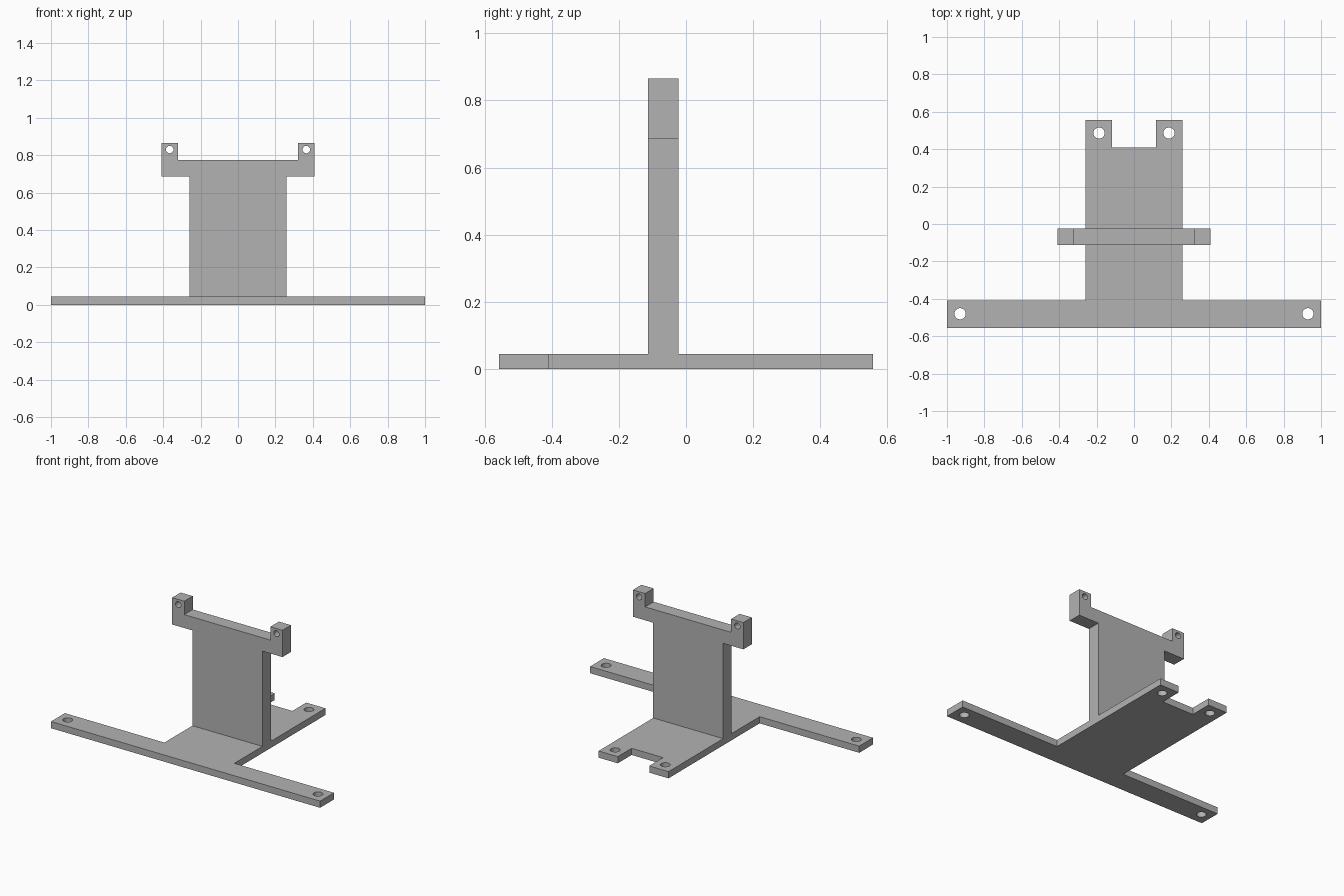
import bpy
import bmesh
from mathutils import Matrix, Vector

if "Cube" in bpy.data.objects:
    bpy.data.objects.remove(bpy.data.objects["Cube"])

grey = bpy.data.materials.new("plain grey")
grey.use_nodes = True
grey.diffuse_color = (0.45, 0.45, 0.45, 1)
grey.node_tree.nodes["Principled BSDF"].inputs["Base Color"].default_value = grey.diffuse_color


def add_object(name, bm):
    bmesh.ops.recalc_face_normals(bm, faces=bm.faces)
    mesh = bpy.data.meshes.new(name)
    bm.to_mesh(mesh)
    bm.free()
    mesh.materials.append(grey)
    obj = bpy.data.objects.new(name, mesh)
    bpy.context.scene.collection.objects.link(obj)
    return obj


def drilled_plate(name, half_outline, thickness, holes, placement):
    """Mirror a half outline, extrude it, then drill mirrored (x, y, radius) holes."""
    outline = half_outline + [(-x, y) for x, y in reversed(half_outline)]
    bm = bmesh.new()
    face = bm.faces.new([bm.verts.new((x, y, 0)) for x, y in outline])
    side = bmesh.ops.extrude_face_region(bm, geom=[face])["geom"]
    bmesh.ops.translate(bm, vec=(0, 0, thickness),
                        verts=[v for v in side if isinstance(v, bmesh.types.BMVert)])
    plate = add_object(name, bm)

    bm = bmesh.new()
    for x, y, radius in holes:
        for sign in (-1, 1):
            bmesh.ops.create_cone(bm, cap_ends=True, segments=32, radius1=radius,
                                  radius2=radius, depth=thickness * 3,
                                  matrix=Matrix.Translation((sign * x, y, thickness / 2)))
    drill = add_object(name + "_drill", bm)
    drill.hide_render = True

    cut = plate.modifiers.new("holes", "BOOLEAN")
    cut.operation = "DIFFERENCE"
    cut.solver = "EXACT"
    cut.object = drill
    bpy.context.view_layer.update()
    evaluated = plate.evaluated_get(bpy.context.evaluated_depsgraph_get())
    plate.data = bpy.data.meshes.new_from_object(evaluated)
    plate.modifiers.clear()
    bpy.data.objects.remove(drill)
    plate.matrix_world = placement
    return plate


BASE = 0.045        # base thickness
BODY = 0.26         # half width of the body
BACK = 0.557        # half depth of the base

# Flat base: wide front bar, body, notched back
drilled_plate("base_plate",
              [(1, -BACK), (1, -0.41), (BODY, -0.41), (BODY, BACK), (0.117, BACK), (0.117, 0.41)],
              BASE, [(0.93, -0.48, 0.03), (0.187, 0.486, 0.03)],
              Matrix.Identity(4))

# Upright wall with arms and raised ears
upright = Matrix.Translation(Vector((0, -0.023, 0))) @ Matrix.Rotation(1.5707963, 4, "X")
drilled_plate("upright_wall",
              [(BODY, BASE), (BODY, 0.685), (0.41, 0.685), (0.41, 0.865), (0.32, 0.865), (0.32, 0.775)],
              0.09, [(0.365, 0.83, 0.02)], upright)
